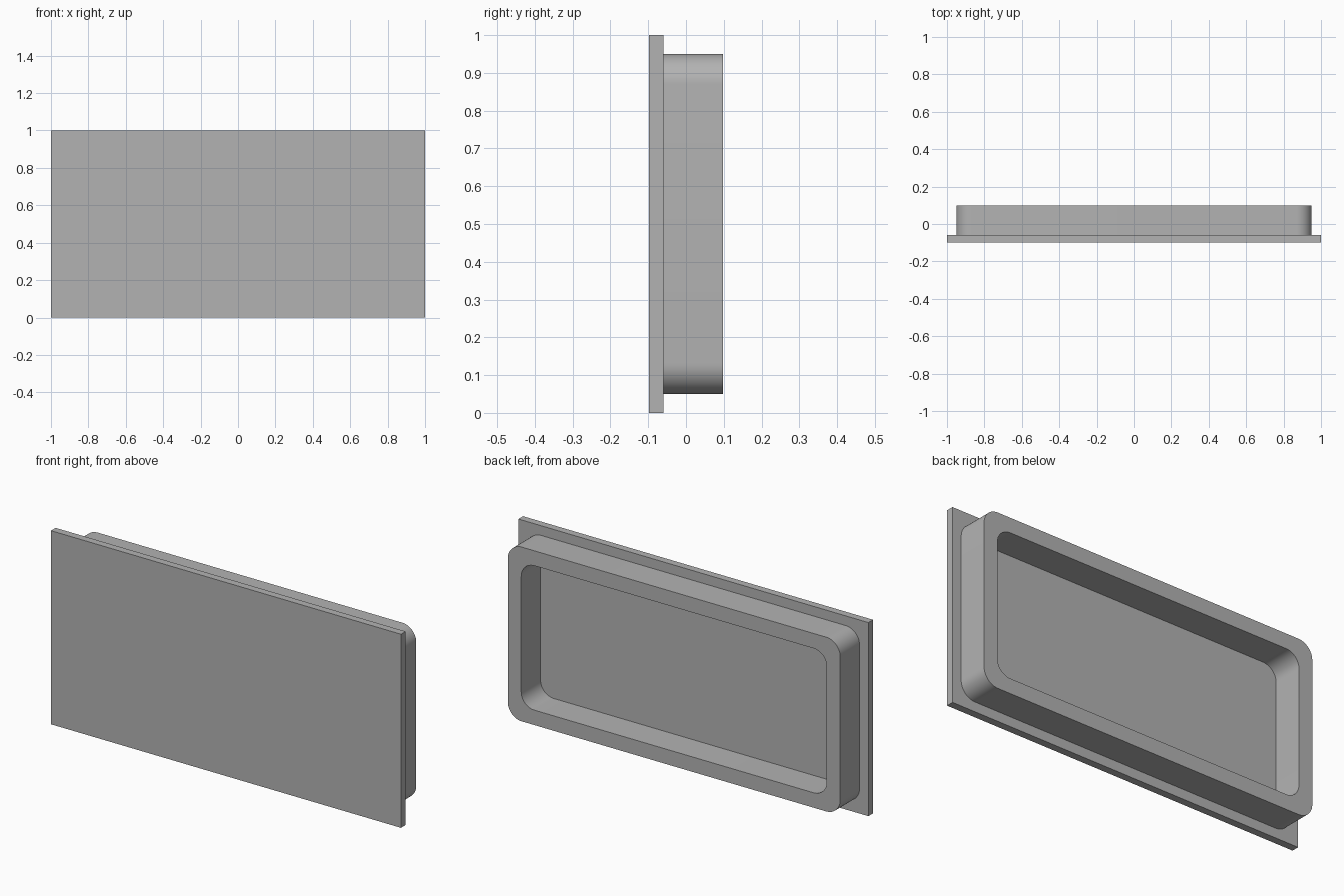
import bpy
import bmesh
from math import cos, sin, pi, radians

if "Cube" in bpy.data.objects:
    bpy.data.objects.remove(bpy.data.objects["Cube"], do_unlink=True)

FRONT, STEP, BACK = -0.098, -0.06, 0.098
MID_Z = 0.5
SEGMENTS = 12

grey = bpy.data.materials.new("plain grey")
grey.use_nodes = True
color = (0.45, 0.45, 0.45, 1)
grey.diffuse_color = color
grey.node_tree.nodes["Principled BSDF"].inputs["Base Color"].default_value = color


def rounded_outline(half_w, half_h, radius):
    """Points (x, z) around a rounded rectangle."""
    points = []
    corners = [(1, 1), (-1, 1), (-1, -1), (1, -1)]
    for i, (sx, sz) in enumerate(corners):
        for k in range(SEGMENTS + 1):
            a = (i + k / SEGMENTS) * pi / 2
            points.append((sx * (half_w - radius) + radius * cos(a),
                           MID_Z + sz * (half_h - radius) + radius * sin(a)))
    return points


def finish(name, bm):
    bmesh.ops.recalc_face_normals(bm, faces=bm.faces)
    mesh = bpy.data.meshes.new(name)
    bm.to_mesh(mesh)
    bm.free()
    mesh.materials.append(grey)
    obj = bpy.data.objects.new(name, mesh)
    bpy.context.collection.objects.link(obj)
    return obj


# Flat rectangular front plate
bm = bmesh.new()
bmesh.ops.create_cube(bm, size=1)
for v in bm.verts:
    v.co = (v.co.x * 2, STEP if v.co.y > 0 else FRONT, v.co.z + MID_Z)
finish("front_plate", bm)

# Rounded rim on the back: outer and inner walls joined by a flat lip
bm = bmesh.new()
outer = rounded_outline(0.95, 0.45, 0.08)
inner = rounded_outline(0.873, 0.373, 0.075)
loops = [[bm.verts.new((x, y, z)) for x, z in outline]
         for outline, y in ((outer, STEP), (outer, BACK), (inner, BACK), (inner, STEP))]
for a, b in zip(loops, loops[1:]):
    for i in range(len(a)):
        j = (i + 1) % len(a)
        bm.faces.new((a[i], a[j], b[j], b[i]))
# Close the ring against the plate so the rim is solid
for i in range(len(outer)):
    j = (i + 1) % len(outer)
    bm.faces.new((loops[3][i], loops[3][j], loops[0][j], loops[0][i]))
rim = finish("back_rim", bm)

bpy.ops.object.select_all(action="DESELECT")
rim.select_set(True)
bpy.context.view_layer.objects.active = rim
bpy.ops.object.shade_smooth_by_angle(angle=radians(35))
